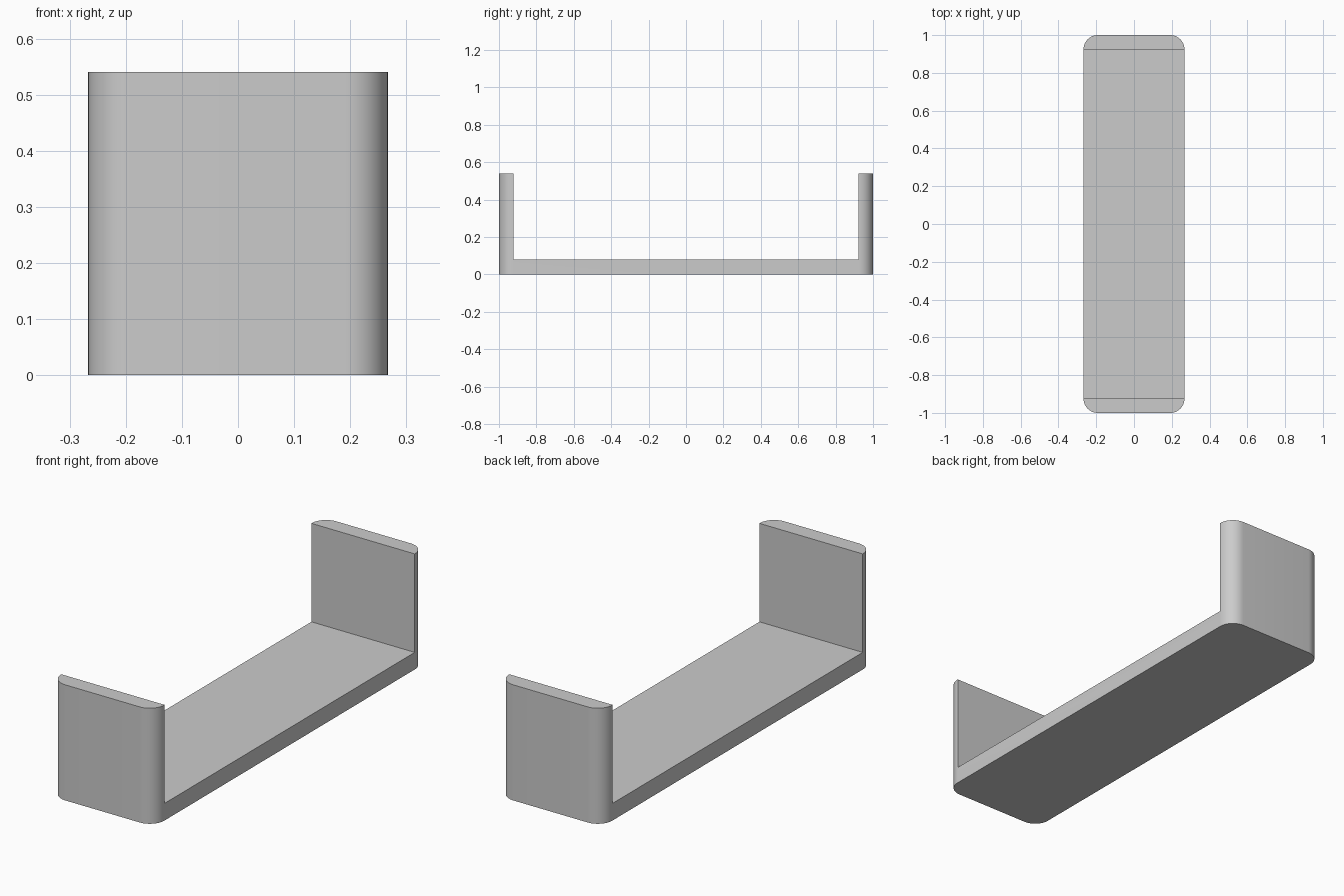
import bpy
import bmesh
import math

cube = bpy.data.objects.get("Cube")
if cube:
    bpy.data.objects.remove(cube, do_unlink=True)

HALF_WIDTH, HALF_LENGTH, HEIGHT = 0.267, 1.0, 0.54
WALL, FLOOR, RADIUS = 0.077, 0.08, 0.075

# Plain grey material
grey = bpy.data.materials.new("plain grey")
grey.use_nodes = True
colour = (0.6, 0.6, 0.6, 1)
grey.diffuse_color = colour
grey.node_tree.nodes["Principled BSDF"].inputs["Base Color"].default_value = colour

# U-shaped side profile (y, z), mirrored about the middle
half = [(HALF_LENGTH, 0), (HALF_LENGTH, HEIGHT),
        (HALF_LENGTH - WALL, HEIGHT), (HALF_LENGTH - WALL, FLOOR)]
profile = half + [(-y, z) for y, z in reversed(half)]

# Extrude the profile across the width
bm = bmesh.new()
side = bm.faces.new([bm.verts.new((-HALF_WIDTH, y, z)) for y, z in profile])
extruded = bmesh.ops.extrude_face_region(bm, geom=[side], use_keep_orig=True)
new_verts = [v for v in extruded["geom"] if isinstance(v, bmesh.types.BMVert)]
bmesh.ops.translate(bm, verts=new_verts, vec=(2 * HALF_WIDTH, 0, 0))
bmesh.ops.recalc_face_normals(bm, faces=bm.faces[:])

# Round the four outer upright corners
corners = [e for e in bm.edges
           if all(abs(v.co.y) > HALF_LENGTH - 0.001 for v in e.verts)
           and abs(e.verts[0].co.z - e.verts[1].co.z) > 0.1]
bmesh.ops.bevel(bm, geom=corners, offset=RADIUS, offset_type='OFFSET',
                segments=12, profile=0.5, affect='EDGES')
bmesh.ops.recalc_face_normals(bm, faces=bm.faces[:])

mesh = bpy.data.meshes.new("u_bracket")
bm.to_mesh(mesh)
bm.free()
mesh.materials.append(grey)
bracket = bpy.data.objects.new("u_bracket", mesh)
bpy.context.collection.objects.link(bracket)

# Smooth corners, crisp edges
bpy.ops.object.select_all(action='DESELECT')
bracket.select_set(True)
bpy.context.view_layer.objects.active = bracket
bpy.ops.object.shade_smooth_by_angle(angle=math.radians(30))
